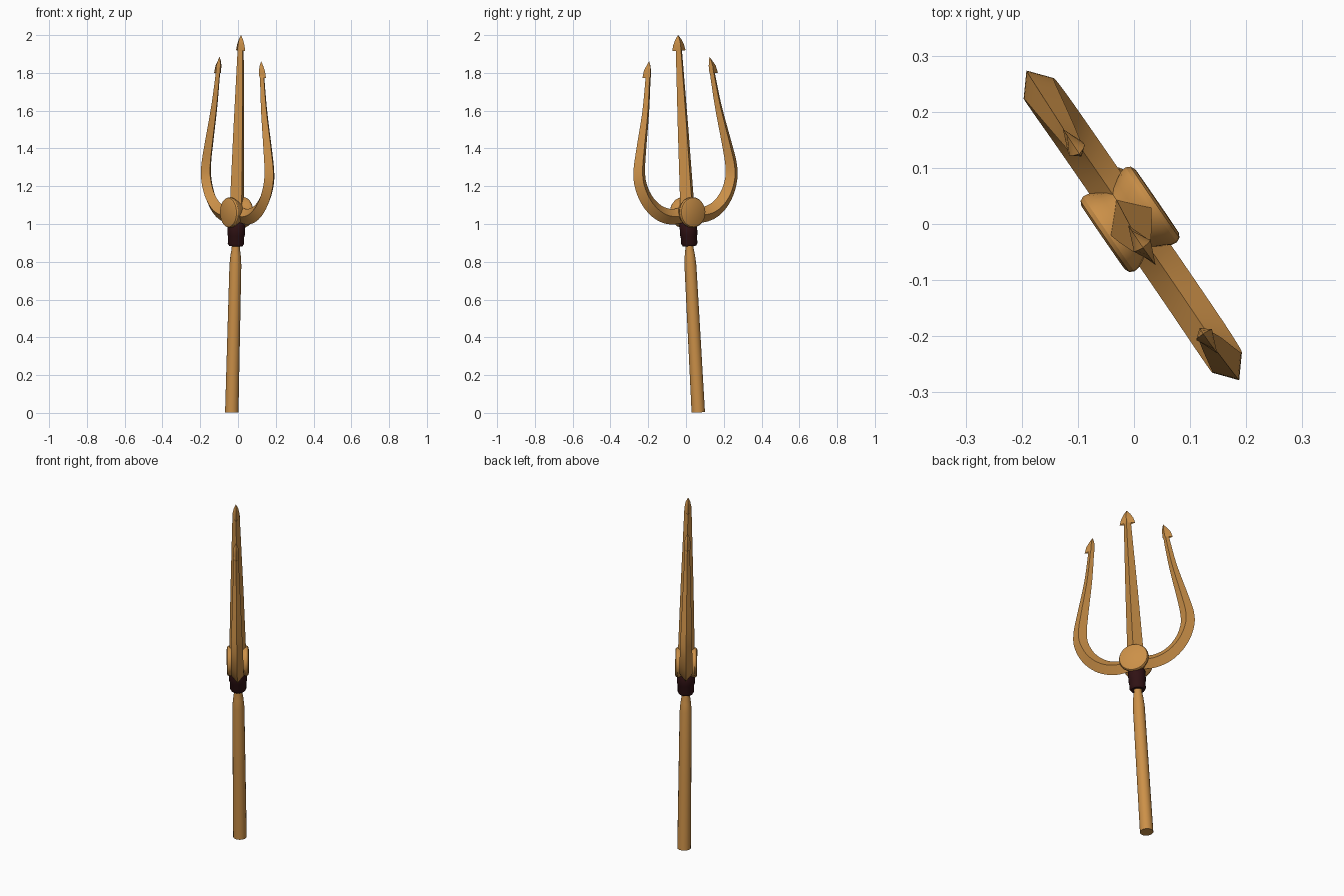
import bpy, bmesh, math
from mathutils import Vector, Matrix

cube = bpy.data.objects.get("Cube")
if cube:
    bpy.data.objects.remove(cube, do_unlink=True)


def material(name, colour):
    m = bpy.data.materials.new(name)
    m.use_nodes = True
    m.diffuse_color = (*colour, 1)
    m.node_tree.nodes["Principled BSDF"].inputs["Base Color"].default_value = (*colour, 1)
    return m


GOLD = material("warm gold", (0.6, 0.28, 0.065))
DARK = material("dark maroon", (0.03, 0.006, 0.007))

# Leaning frame: local x runs across the prongs, local z up the shaft
base = Vector((-0.033, 0.065, 0.003))
up = (Vector((0.016, -0.042, 2.0)) - base).normalized()
across = Vector((0.566, -0.824, 0))
across = (across - up * across.dot(up)).normalized()
FRAME = Matrix((across, up.cross(across), up)).transposed().to_4x4()
FRAME.translation = base


def skin(name, rings, mat, mirror=False):
    """Skin a list of equal rings, close both ends and place in the frame."""
    bm = bmesh.new()
    loops = [[bm.verts.new(p) for p in ring] for ring in rings]
    n = len(loops[0])
    for a, b in zip(loops, loops[1:]):
        for i in range(n):
            j = (i + 1) % n
            bm.faces.new((a[i], a[j], b[j], b[i]))
    bm.faces.new(loops[0])
    bm.faces.new(loops[-1])
    bmesh.ops.recalc_face_normals(bm, faces=bm.faces)
    mesh = bpy.data.meshes.new(name)
    bm.to_mesh(mesh)
    bm.free()
    mesh.materials.append(mat)
    ob = bpy.data.objects.new(name, mesh)
    bpy.context.collection.objects.link(ob)
    ob.matrix_world = FRAME
    if mirror:
        ob.modifiers.new("mirror", "MIRROR").use_mirror_merge = False
    bpy.ops.object.select_all(action="DESELECT")
    ob.select_set(True)
    bpy.context.view_layer.objects.active = ob
    bpy.ops.object.shade_smooth_by_angle(angle=math.radians(32))
    return ob


def circle(r, height, n, sideways=False):
    pts = []
    for i in range(n):
        t = math.tau * i / n
        c, s = r * math.cos(t), r * math.sin(t)
        pts.append(Vector((c, height, 1.06 + s)) if sideways else Vector((c, s, height)))
    return pts


def diamond(s, h, outer, inner, thick, tangent=(0, 1)):
    """Four-cornered section with a ridge on every side."""
    c = Vector((s, 0, h))
    d = Vector((tangent[1], 0, -tangent[0]))
    w = Vector((0, thick, 0))
    return [c + d * outer, c + w, c - d * inner, c - w]


def smooth_path(pts, steps=5):
    """Catmull-Rom interpolation through the points."""
    pts = [Vector(p) for p in pts]
    ext = [2 * pts[0] - pts[1]] + pts + [2 * pts[-1] - pts[-2]]
    out = []
    for p0, p1, p2, p3 in zip(ext, ext[1:], ext[2:], ext[3:]):
        for k in range(steps):
            t = k / steps
            out.append(0.5 * (2 * p1 + (p2 - p0) * t + (2 * p0 - 5 * p1 + 4 * p2 - p3) * t * t
                              + (3 * p1 - p0 - 3 * p2 + p3) * t ** 3))
    return out + [pts[-1]]


# Shaft with a narrowed neck
skin("shaft", [circle(r, h, 16) for r, h in
               [(0.036, 0), (0.034, 0.4), (0.032, 0.78), (0.028, 0.83), (0.022, 0.87), (0.022, 0.93)]], GOLD)

# Dark collar below the hub
skin("collar", [circle(r, h, 16) for r, h in
                [(0.036, 0.882), (0.044, 0.895), (0.044, 0.935), (0.047, 0.94), (0.047, 0.995), (0.04, 1.01)]], DARK)

# Spool-shaped hub lying across the shaft
half = [(0.058, 0.069), (0.054, 0.077), (0.046, 0.081), (0.036, 0.08), (0.018, 0.07)]
spool = [(-y, r) for y, r in half] + [(0, 0.062)] + half[::-1]
skin("hub", [circle(r, y, 24, True) for y, r in spool], GOLD)

# Straight centre prong
skin("centre_prong", [diamond(0, h, r, r, r) for h, r in [(1.06, 0.046), (1.5, 0.034), (1.94, 0.019)]], GOLD)

# Curved side prongs: across, up, half width, half thickness
path = smooth_path([(0, 1.055, 0.04, 0.034), (0.1, 1.043, 0.041, 0.034), (0.185, 1.07, 0.041, 0.034),
                    (0.253, 1.135, 0.04, 0.034), (0.291, 1.22, 0.039, 0.033), (0.295, 1.3, 0.037, 0.031),
                    (0.274, 1.415, 0.031, 0.027), (0.235, 1.6, 0.022, 0.02), (0.212, 1.75, 0.017, 0.015),
                    (0.205, 1.81, 0.015, 0.014)])
rings = []
for i, p in enumerate(path):
    step = path[min(i + 1, len(path) - 1)] - path[max(i - 1, 0)]
    tangent = Vector((step[0], step[1])).normalized()
    rings.append(diamond(p[0], p[1], p[2], p[2], p[3], tangent))
skin("side_prong", rings, GOLD, mirror=True)

# Barbed points: two barbs on the centre, one outer barb on each side
skin("centre_point", [diamond(0, h, w, w, t) for h, w, t in
                      [(1.937, 0.016, 0.014), (1.918, 0.043, 0.016), (1.95, 0.034, 0.018),
                       (1.978, 0.019, 0.012), (2.0, 0.001, 0.001)]], GOLD)
skin("side_point", [diamond(s, h, out, inn, t) for s, h, out, inn, t in
                    [(0.206, 1.805, 0.014, 0.012, 0.013), (0.204, 1.787, 0.039, 0.016, 0.016),
                     (0.2, 1.825, 0.031, 0.014, 0.017), (0.197, 1.85, 0.016, 0.009, 0.011),
                     (0.195, 1.872, 0.001, 0.001, 0.001)]], GOLD, mirror=True)
